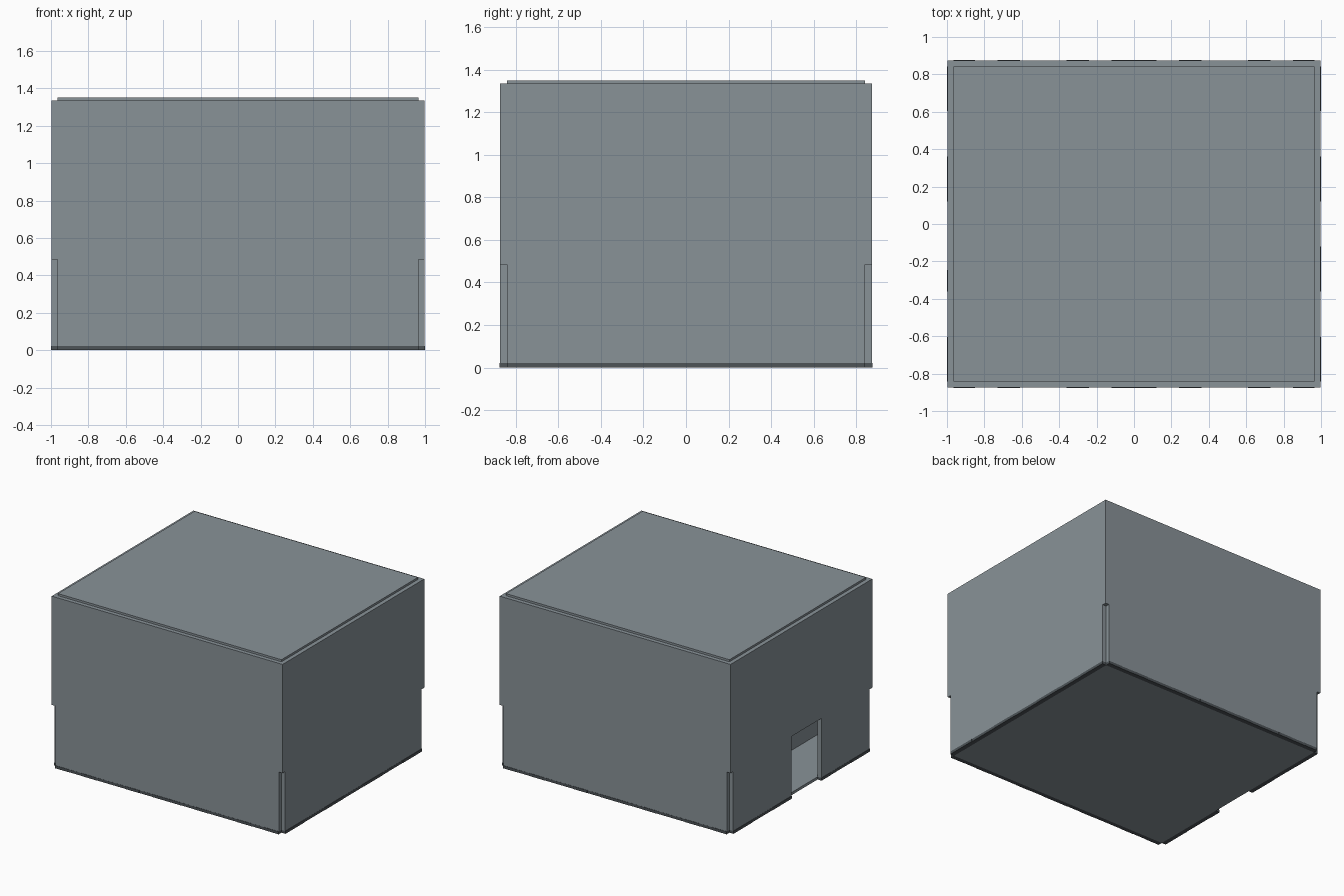
import bpy, bmesh
from mathutils import Vector

if "Cube" in bpy.data.objects:
    bpy.data.objects.remove(bpy.data.objects["Cube"])

X, Y = 0.997, 0.874      # half width, half depth of the walls
T = 0.032                # board thickness
TOP, NOTCH, BASE = 1.334, 0.485, 0.021
DOOR = (-0.245, 0.12)    # entrance span along y


def material(name, rgb):
    mat = bpy.data.materials.new(name)
    mat.diffuse_color = (*rgb, 1)
    mat.use_nodes = True
    mat.node_tree.nodes["Principled BSDF"].inputs["Base Color"].default_value = mat.diffuse_color
    return mat


slate = material("slate", (0.247, 0.288, 0.312))
dark = material("dark_slate", (0.075, 0.088, 0.097))


def make_object(name, bm, mat=slate):
    bmesh.ops.recalc_face_normals(bm, faces=bm.faces)
    mesh = bpy.data.meshes.new(name)
    bm.to_mesh(mesh)
    bm.free()
    mesh.materials.append(mat)
    obj = bpy.data.objects.new(name, mesh)
    bpy.context.collection.objects.link(obj)
    return obj


def add_box(bm, lo, hi):
    lo, hi = Vector(lo), Vector(hi)
    for v in bmesh.ops.create_cube(bm, size=1)["verts"]:
        v.co = (lo + hi) / 2 + v.co * (hi - lo)


def box(name, lo, hi):
    bm = bmesh.new()
    add_box(bm, lo, hi)
    return make_object(name, bm)


def board(name, profile, axis, a, b):
    """Extrude a (horizontal, z) outline along x or y from a to b."""
    bm = bmesh.new()
    place = (lambda u, z: (a, u, z)) if axis == "x" else (lambda u, z: (u, a, z))
    face = bm.faces.new([bm.verts.new(place(u, z)) for u, z in profile])
    out = bmesh.ops.extrude_face_region(bm, geom=[face])["geom"]
    shift = Vector((b - a, 0, 0)) if axis == "x" else Vector((0, b - a, 0))
    bmesh.ops.translate(bm, vec=shift,
                        verts=[g for g in out if isinstance(g, bmesh.types.BMVert)])
    return make_object(name, bm)


# Front and back walls: wide above, narrower below the corner notches
xi, yi = X - T, Y - T
wall = [(-xi, BASE), (xi, BASE), (xi, NOTCH), (X, NOTCH),
        (X, TOP), (-X, TOP), (-X, NOTCH), (-xi, NOTCH)]
board("front_wall", wall, "y", -Y, -yi)
board("back_wall", wall, "y", yi, Y)

# Side walls, the left one with the entrance cut out of it
board("right_wall", [(-yi, BASE), (yi, BASE), (yi, TOP), (-yi, TOP)], "x", xi, X)
d0, d1 = DOOR
board("left_wall", [(-yi, BASE), (d0, BASE), (d0, NOTCH), (d1, NOTCH),
                    (d1, BASE), (yi, BASE), (yi, TOP), (-yi, TOP)], "x", -X, -xi)

# Floor and roof panels held between the walls
box("floor", (-xi, -yi, 0), (xi, yi, BASE))
box("roof", (-xi, -yi, TOP - 0.017), (xi, yi, 1.35))

# Inner partition that screens the entrance, open at the back
box("partition", (-0.56, -yi, BASE), (-0.56 + T, 0.45, TOP - 0.017))


# Jointed strip under the walls: alternate fingers stand slightly proud
def fingers(half, cuts, skip=None):
    cuts = [-half, *[-c for c in reversed(cuts)], *cuts, half]
    for i, (a, b) in enumerate(zip(cuts, cuts[1:])):
        proud = 0.003 if i % 2 == 0 else 0.001
        if skip and a < skip[1] and b > skip[0]:
            if a < skip[0]:
                yield a, skip[0], proud
            if b > skip[1]:
                yield skip[1], b, proud
        else:
            yield a, b, proud


front_cuts = [0.12, 0.24, 0.36, 0.61, 0.73, 0.85]
side_cuts = [0.12, 0.36, 0.605]

for name, s in (("front_joint", -1), ("back_joint", 1)):
    bm = bmesh.new()
    for a, b, proud in fingers(xi, front_cuts):
        ys = sorted((s * yi, s * (Y + proud)))
        add_box(bm, (a, ys[0], 0), (b, ys[1], BASE))
    make_object(name, bm, dark)

for name, s, skip in (("left_joint", -1, DOOR), ("right_joint", 1, None)):
    bm = bmesh.new()
    for a, b, proud in fingers(yi, side_cuts, skip):
        xs = sorted((s * xi, s * (X + proud)))
        add_box(bm, (xs[0], a, 0), (xs[1], b, BASE))
    make_object(name, bm, dark)
